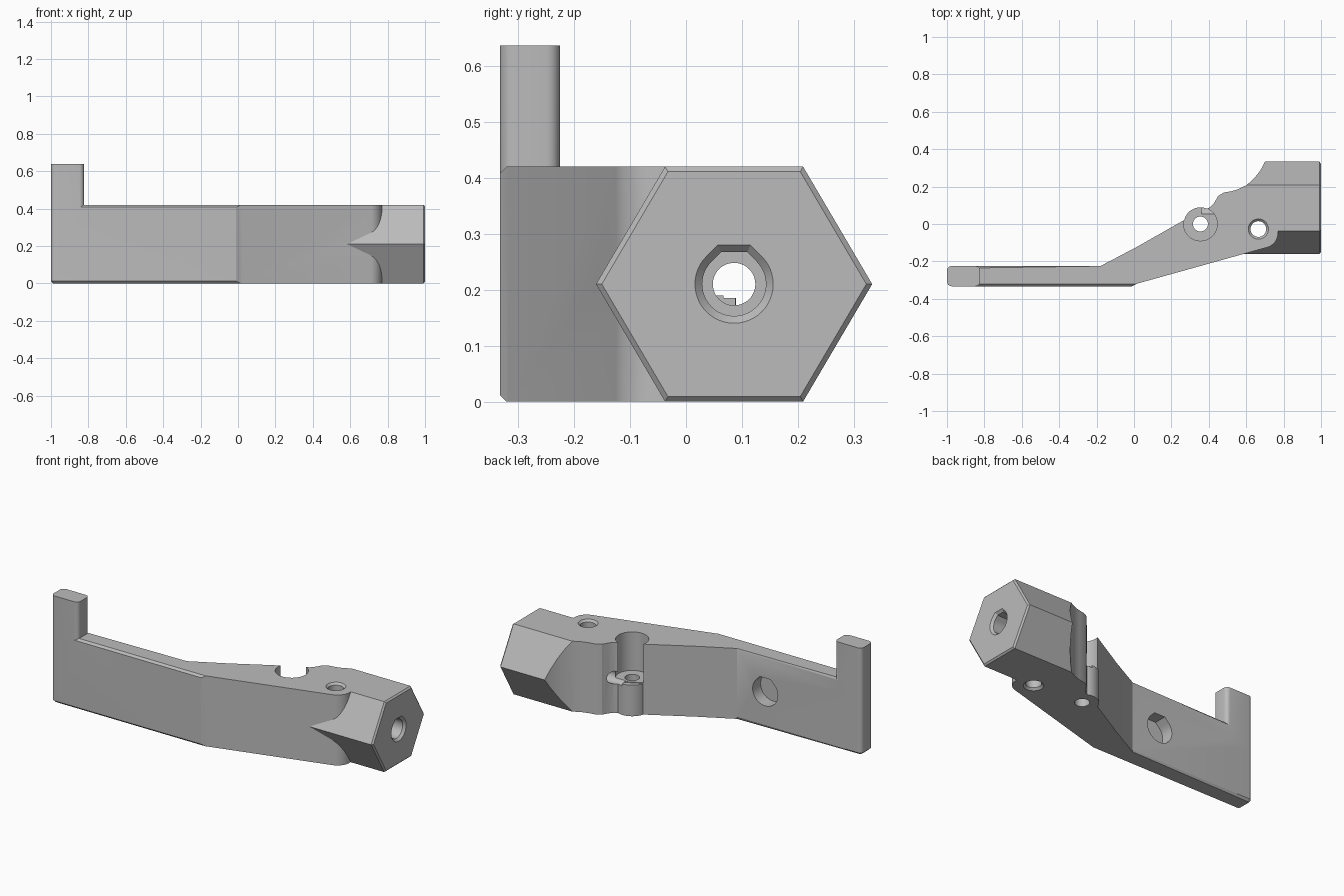
import bpy, bmesh, math
from mathutils import Vector

if "Cube" in bpy.data.objects:
    bpy.data.objects.remove(bpy.data.objects["Cube"])

H = 0.42                     # arm height
HEX_Y, HEX_Z, HEX_R = 0.086, H / 2, 0.247
BACK, FRONT = -0.225, -0.333

grey = bpy.data.materials.new("plain_grey")
grey.use_nodes = True
grey.diffuse_color = (0.5, 0.5, 0.5, 1)
grey.node_tree.nodes["Principled BSDF"].inputs["Base Color"].default_value = grey.diffuse_color


def prism(name, pts, lo, hi, axis="z", bevel=None, width=0.01, pts_hi=None):
    """Extrude a 2D outline along an axis, optionally to a second outline, and chamfer chosen edges."""
    place = {"z": lambda a, b, c: (a, b, c),
             "x": lambda a, b, c: (c, a, b),
             "y": lambda a, b, c: (a, c, b)}[axis]
    bm = bmesh.new()
    low = [bm.verts.new(place(a, b, lo)) for a, b in pts]
    top = [bm.verts.new(place(a, b, hi)) for a, b in (pts_hi or pts)]
    bm.faces.new(low)
    bm.faces.new(top)
    n = len(pts)
    for i in range(n):
        j = (i + 1) % n
        bm.faces.new((low[i], low[j], top[j], top[i]))
    bmesh.ops.recalc_face_normals(bm, faces=bm.faces)
    if bevel:
        edges = [e for e in bm.edges if all(bevel(v.co) for v in e.verts)]
        bmesh.ops.bevel(bm, geom=edges, offset=width, segments=1, affect="EDGES")
    mesh = bpy.data.meshes.new(name)
    bm.to_mesh(mesh)
    bm.free()
    mesh.materials.append(grey)
    ob = bpy.data.objects.new(name, mesh)
    bpy.context.collection.objects.link(ob)
    return ob


def arc(cx, cy, r, start, end, n=8):
    angles = [math.radians(start + (end - start) * i / n) for i in range(n + 1)]
    return [(cx + r * math.cos(t), cy + r * math.sin(t)) for t in angles]


def circle(cx, cy, r):
    return arc(cx, cy, r, 0, 360, 48)[:-1]


def teardrop(cx, cy, r):
    """Circle with a flat-topped roof, for a sideways hole."""
    k = r * (math.sqrt(2) - 1)
    return arc(cx, cy, r, 135, 405, 36) + [(cx + k, cy + r), (cx - k, cy + r)]


def combine(target, other, operation):
    mod = target.modifiers.new(operation, "BOOLEAN")
    mod.object, mod.operation, mod.solver = other, operation, "EXACT"
    bpy.ops.object.select_all(action="DESELECT")
    bpy.context.view_layer.objects.active = target
    target.select_set(True)
    bpy.ops.object.modifier_apply(modifier=mod.name)
    bpy.data.objects.remove(other)


# Bent arm, chamfered along its straight thin part
r = 0.025
left_end = arc(-1 + r, BACK - r, r, 90, 180, 6) + arc(-1 + r, FRONT + r, r, 180, 270, 6)
neck = [(0.6, 0.207), (0.555, 0.185), (0.52, 0.175), (0.48, 0.168), (0.45, 0.15),
        (0.43, 0.115), (0.41, 0.092)]
tip = arc(0.69, -0.048, 0.08, -75, 0, 8)
arm_outline = (left_end + [(-0.01, FRONT), (0.02, -0.318)] + tip
               + [(0.77, 0.15), (0.72, 0.207)] + neck
               + [(0.27, 0.022), (0.12, -0.063), (0.02, -0.12), (-0.1, -0.183), (-0.18, BACK)])


def thin_rim(co):
    return co.x < 0 and co.y < BACK + 0.001


arm = prism("bracket_arm", arm_outline, 0, H)
bm = bmesh.new()
bm.from_mesh(arm.data)
rim = [e for e in bm.edges if all(thin_rim(v.co) for v in e.verts)
       and abs(e.verts[0].co.z - e.verts[1].co.z) < 0.001]
bmesh.ops.bevel(bm, geom=rim, offset=0.012, segments=1, affect="EDGES")
bm.to_mesh(arm.data)
bm.free()

# Upright post at the thin end
x1 = -0.823
post_outline = left_end + arc(x1 - r, FRONT + r, r, 270, 360, 6) + arc(x1 - r, BACK - r, r, 0, 90, 6)
combine(arm, prism("end_post", post_outline, H - 0.1, 0.637), "UNION")

# Hexagonal head, its inner end swept by the curved neck
hexagon = arc(HEX_Y, HEX_Z, HEX_R, 0, 360, 6)[:-1]
hexagon = [(y, HEX_Z + (z - HEX_Z) * H / (HEX_R * math.sqrt(3))) for y, z in hexagon]
head = prism("hex_head", hexagon, 0.5, 1, "x", lambda co: co.x > 0.99, 0.009)
sweep = [(0.55, -0.3), (1.1, -0.3), (1.1, 0.5), (0.7, 0.5), (0.7, 0.333), (0.685, 0.302),
         (0.66, 0.265), (0.63, 0.232), (0.6, 0.207), (0.55, 0.182)]
combine(head, prism("head_sweep", sweep, -0.2, 0.7), "INTERSECT")
combine(arm, head, "UNION")

# Screw boss and the open recess above it
BX, BY, SEAT = 0.355, 0.0, 0.19
combine(arm, prism("screw_boss", circle(BX, BY, 0.089), 0, SEAT - 0.005), "UNION")
combine(arm, prism("screw_recess", circle(BX, BY, 0.09), SEAT, 0.6), "DIFFERENCE")
combine(arm, prism("screw_hole", circle(BX, BY, 0.04), -0.1, 0.6), "DIFFERENCE")

# Upright countersunk hole beside the head
PX, PY = 0.665, -0.027
combine(arm, prism("upright_hole", circle(PX, PY, 0.042), -0.1, 0.6), "DIFFERENCE")
for z, out in ((H, 0.01), (0, -0.01)):
    combine(arm, prism("countersink", circle(PX, PY, 0.044 - 0.002), z - out * 1.2, z + out,
                       pts_hi=circle(PX, PY, 0.064)), "DIFFERENCE")

# Axial hole through the head, with a flat-topped mouth
combine(arm, prism("axial_hole", circle(HEX_Y, HEX_Z, 0.038), 0.36, 1.1, "x"), "DIFFERENCE")
combine(arm, prism("axial_bore", teardrop(HEX_Y, HEX_Z, 0.057), 0.85, 1.1, "x"), "DIFFERENCE")
combine(arm, prism("axial_mouth", teardrop(HEX_Y, HEX_Z, 0.056), 0.985, 1.015, "x",
                   pts_hi=teardrop(HEX_Y, HEX_Z, 0.084)), "DIFFERENCE")

# Blind pocket in the back of the thin part
combine(arm, prism("back_pocket", teardrop(-0.365, H / 2, 0.083), -0.3, -0.1, "y"), "DIFFERENCE")

bpy.ops.object.select_all(action="DESELECT")
arm.select_set(True)
bpy.context.view_layer.objects.active = arm
bpy.ops.object.shade_smooth_by_angle(angle=math.radians(25))
